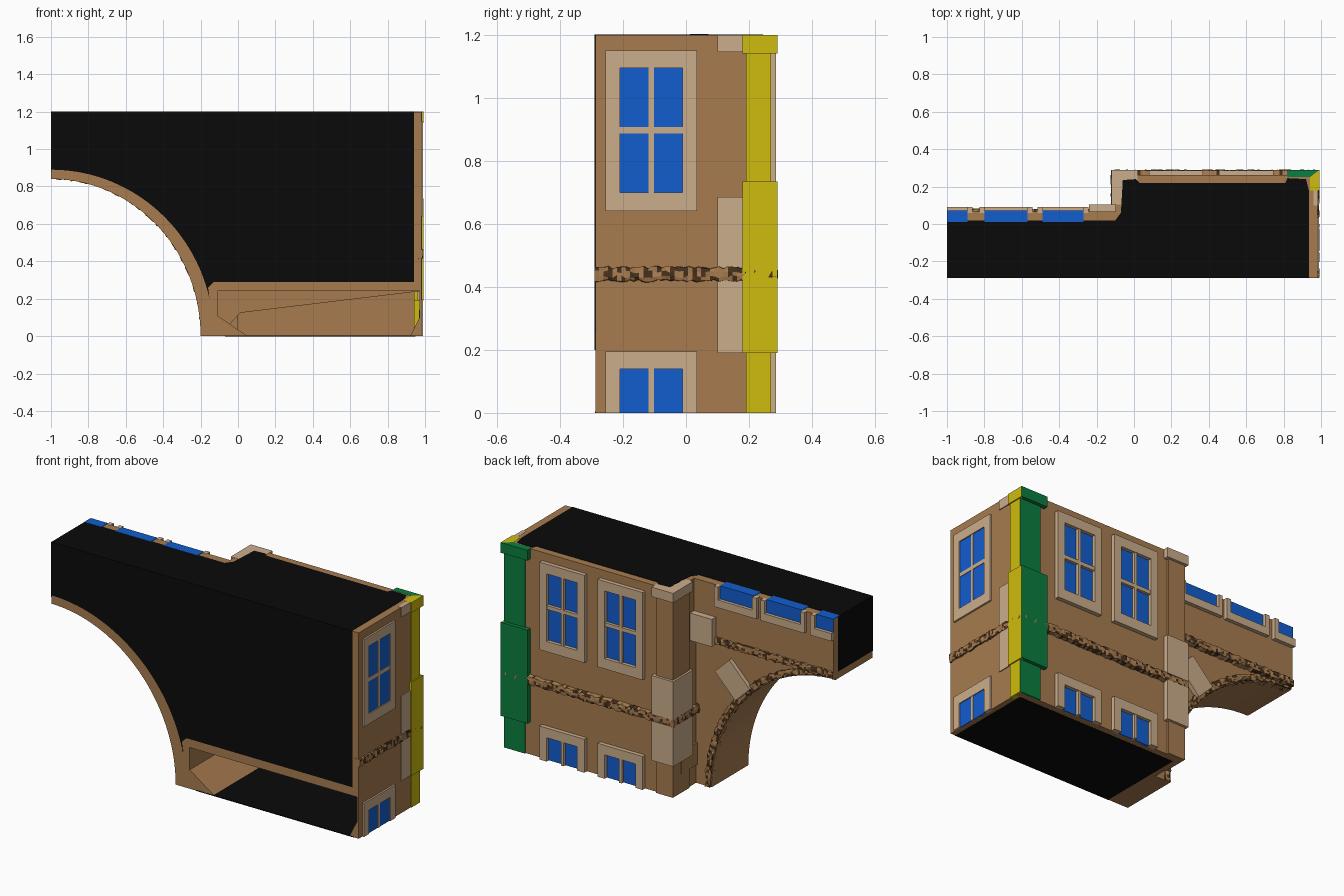
import bpy, bmesh, math, random
from mathutils import Vector

if "Cube" in bpy.data.objects:
    bpy.data.objects.remove(bpy.data.objects["Cube"])

random.seed(4)


def material(name, rgb):
    m = bpy.data.materials.new(name)
    m.diffuse_color = (*rgb, 1)
    m.use_nodes = True
    m.node_tree.nodes["Principled BSDF"].inputs["Base Color"].default_value = m.diffuse_color
    return m


BROWN = material("brown wall", (0.39, 0.20, 0.078))
TAN = material("pale stone", (0.60, 0.42, 0.26))
BLUE = material("blue glass", (0.006, 0.11, 0.62))
YELLOW = material("yellow stone", (0.62, 0.50, 0.004))
GREEN = material("green stone", (0.003, 0.21, 0.05))
BLACK = material("black core", (0.003, 0.003, 0.003))
DARK = material("dark brown", (0.06, 0.03, 0.012))


def finish(name, bm, *mats):
    bmesh.ops.recalc_face_normals(bm, faces=bm.faces)
    me = bpy.data.meshes.new(name)
    bm.to_mesh(me)
    bm.free()
    for m in mats:
        me.materials.append(m)
    ob = bpy.data.objects.new(name, me)
    bpy.context.collection.objects.link(ob)
    return ob


def prism(name, pts, axis, lo, hi, mat):
    """Extrude a 2D outline along axis 'y' (outline is x,z), 'z' (x,y) or 'x' (y,z)."""
    place = {'y': lambda p, d: (p[0], d, p[1]),
             'z': lambda p, d: (p[0], p[1], d),
             'x': lambda p, d: (d, p[0], p[1])}[axis]
    bm = bmesh.new()
    a = [bm.verts.new(place(p, lo)) for p in pts]
    b = [bm.verts.new(place(p, hi)) for p in pts]
    bm.faces.new(a)
    bm.faces.new(b[::-1])
    for i in range(len(pts)):
        j = (i + 1) % len(pts)
        bm.faces.new((a[i], b[i], b[j], a[j]))
    return finish(name, bm, mat)


def box(name, x, y, z, mat):
    return prism(name, [(x[0], y[0]), (x[1], y[0]), (x[1], y[1]), (x[0], y[1])], 'z', *z, mat)


def wall_box(side, name, u, z, d, mat):
    """Box on the back wall (u = x, d = y) or the right wall (u = y, d = x)."""
    return box(name, u, d, z, mat) if side == "back" else box(name, d, u, z, mat)


def arch(rx, rz, z0=0.0, n=28):
    """Quarter ellipse about (-1, 0), from height z0 up to the crown."""
    t0 = math.asin(z0 / rz)
    return [(-1 + rx * math.cos(t), rz * math.sin(t))
            for t in (t0 + (math.pi / 2 - t0) * i / n for i in range(n + 1))]


# main body: arch on the left, open notch under the wing
cavity = [(0.92, 0), (0.97, 0.10), (0.97, 0.24), (-0.11, 0.24), (-0.11, 0.11), (0.05, 0)]
prism("front_body", [(-1, 1.199), (0.98, 1.199), (0.98, 0)] + cavity + arch(0.8, 0.84),
      'y', -0.288, 0.05, BROWN)
prism("wing_body", [(-0.10, 1.199), (0.98, 1.199), (0.98, 0)] + cavity + [(-0.10, 0)],
      'y', 0.05, 0.20, BROWN)
box("wing_back_wall", (-0.10, 0.98), (0.20, 0.262), (0, 1.199), BROWN)
box("parapet_wall", (-1, -0.10), (0.03, 0.068), (0.87, 1.199), BROWN)

# black cut faces on the front, top, bottom and arch end
prism("front_core", [(-1, 1.2), (0.94, 1.2), (0.94, 0.29), (-0.13, 0.29), (-0.16, 0.26)]
      + arch(0.87, 0.89, 0.20), 'y', -0.29, -0.286, BLACK)
prism("top_core", [(-1, -0.29), (0.935, -0.29), (0.935, 0.18), (0.92, 0.24), (0.82, 0.245), (0.81, 0.22),
                   (0.03, 0.22), (0.01, 0.24), (-0.06, 0.235), (-0.07, 0.06), (-0.10, 0.02), (-1, 0.02)],
      'z', 1.195, 1.201, BLACK)
box("bottom_core", (-0.07, 0.95), (-0.289, 0.225), (-0.001, 0.004), BLACK)
box("end_core", (-1.001, -0.996), (-0.29, 0.03), (0.88, 1.2), BLACK)


def window(side, name, u0, z0, z1, face, open_bottom=False, width=0.29):
    """Stone frame, glass and cross bars; open_bottom cuts the window off at the ground."""
    rim, u1 = 0.046, u0 + width
    deep = face - (0.05 if side == "back" else 0.012)
    top = z1 - rim - 0.01
    base = z0 if open_bottom else z0 + rim + 0.014
    out = face + (0.024 if side == "back" else 0.010)
    for k, u in enumerate(((u0, u0 + rim), (u1 - rim, u1))):
        wall_box(side, f"{name}_jamb_{k}", u, (z0, z1), (face - 0.01, out), TAN)
    mid = (u0 + rim, u1 - rim)
    wall_box(side, name + "_head", mid, (top, z1), (face - 0.01, out), TAN)
    if not open_bottom:
        wall_box(side, name + "_sill", mid, (z0, base), (face - 0.01, out), TAN)
        c = (base + top) / 2
        wall_box(side, name + "_crossbar", mid, (c - 0.011, c + 0.011), (face - 0.01, out - 0.003), TAN)
    c = (u0 + u1) / 2
    wall_box(side, name + "_mullion", (c - 0.009, c + 0.009), (base, top), (face - 0.01, out - 0.003), TAN)
    wall_box(side, name + "_glass", mid, (base, top), (deep, face + 0.004), BLUE)


for side, u, face in (("right", -0.255, 0.98), ("back", 0.08, 0.262), ("back", 0.455, 0.262)):
    tag = f"{side}_window_{'a' if u < 0.4 else 'b'}"
    window(side, tag + "_upper", u, 0.64, 1.15, face)
    window(side, tag + "_lower", u, 0.0, 0.195, face, True)

# parapet windows, cut off by the top
for k, (a, b) in enumerate(((-0.49, -0.27), (-0.80, -0.57), (-1.0, -0.89))):
    box(f"parapet_glass_{k}", (a, b), (0.012, 0.072), (1.125, 1.202), BLUE)
    left = max(a - 0.026, -1)
    box(f"parapet_sill_{k}", (left, b + 0.026), (0.06, 0.09), (1.08, 1.125), TAN)
    for j, (p, q) in enumerate(((left, a), (b, b + 0.026))):
        if q - p > 0.01:
            box(f"parapet_jamb_{k}_{j}", (p, q), (0.06, 0.09), (1.125, 1.2), TAN)

# two-coloured mitred corner pier, wide blocks and narrow shafts
for k, (z0, z1, wide) in enumerate(((0, 0.19, 0), (0.19, 0.735, 1), (0.735, 1.14, 0), (1.14, 1.2, 1))):
    x0, y0, x1, y1 = (0.82, 0.18, 0.992, 0.29) if wide else (0.85, 0.19, 0.985, 0.27)
    prism(f"corner_green_{k}", [(x0, 0.25), (x0, y1), (x1, y1), (0.94, 0.25)], 'z', z0, z1, GREEN)
    prism(f"corner_yellow_{k}", [(0.94, 0.25), (x1, y1), (x1, y0), (0.94, y0)], 'z', z0, z1, YELLOW)

# pale quoins on the right wall and on the inner pier
box("inner_pier", (-0.108, 0.0), (0.12, 0.275), (0, 1.15), BROWN)
for k, z in enumerate(((0.19, 0.42), (0.46, 0.685), (1.145, 1.2))):
    box(f"right_quoin_{k}", (0.96, 0.985), (0.10, 0.182), z, TAN)
    box(f"pier_quoin_{k}", (-0.12, 0.02), (0.105, 0.29), z, TAN)
box("bridge_quoin", (-0.24, -0.10), (0.04, 0.105), (0.85, 1.01), TAN)

# tilted stone block above the arch
c, s = math.cos(math.radians(46)), math.sin(math.radians(46))
prism("arch_block", [(-1 + r * c - t * s, r * s + t * c)
                     for r, t in ((0.84, -0.065), (1.03, -0.065), (1.03, 0.065), (0.84, 0.065))],
      'y', 0.03, 0.075, TAN)


def rough_band(name, samples, half):
    """Weathered moulding: jittered strip through (point, outward, across) samples."""
    bm = bmesh.new()
    rows = []
    for p, o, u in samples:
        rows.append([bm.verts.new(p + o * (d + (random.uniform(-0.006, 0) if d > 0 else 0))
                                  + u * (w * half + random.uniform(-0.005, 0.005)))
                     for w, d in ((-1, -0.03), (-0.8, 0.006), (-0.3, 0.008), (0.3, 0.008), (0.8, 0.006), (1, -0.03))])
    for a, b in zip(rows, rows[1:]):
        for i in range(6):
            j = (i + 1) % 6
            f = bm.faces.new((a[i], a[j], b[j], b[i]))
            f.material_index = int(random.random() < 0.35)
    bm.faces.new(rows[0])
    bm.faces.new(rows[-1])
    return finish(name, bm, BROWN, DARK)


def straight(a, b, out, step=0.014):
    a, b = Vector(a), Vector(b)
    n = max(2, int((b - a).length / step))
    return [(a.lerp(b, i / n), Vector(out), Vector((0, 0, 1))) for i in range(n + 1)]


# string courses and the arch moulding
rough_band("right_band", straight((0.985, -0.29, 0.44), (0.985, 0.288, 0.44), (1, 0, 0)), 0.026)
rough_band("back_band", straight((0.99, 0.284, 0.44), (-0.12, 0.284, 0.44), (0, 1, 0)), 0.026)
rough_band("pier_band", straight((-0.118, 0.288, 0.44), (-0.118, 0.04, 0.44), (-1, 0, 0)), 0.026)
rough_band("bridge_band", straight((-0.24, 0.075, 0.875), (-1, 0.075, 0.875), (0, 1, 0)), 0.024)
rough_band("arch_band", [(Vector((x, 0.055, z)), Vector((0, 1, 0)), Vector((x + 1, 0, z)).normalized())
                         for x, z in arch(0.822, 0.862, 0, 80)], 0.022)
